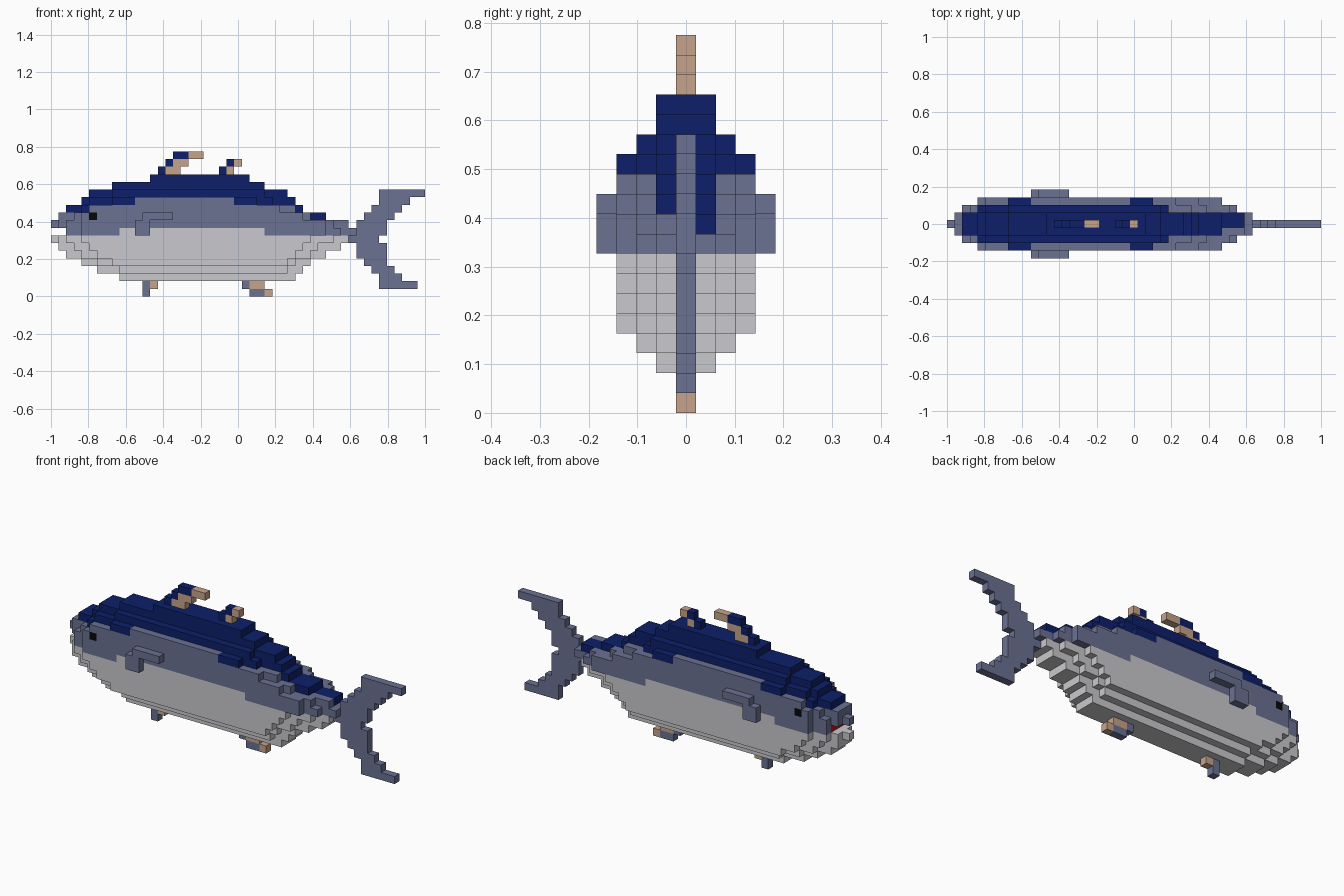
import bpy, bmesh
from mathutils import Vector

if "Cube" in bpy.data.objects:
    bpy.data.objects.remove(bpy.data.objects["Cube"])

S = 2 / 49          # one block
COLOURS = {
    "dark_blue": (0.004, 0.014, 0.144, 1),
    "grey_blue": (0.147, 0.165, 0.288, 1),
    "light": (0.59, 0.59, 0.62, 1),
    "tan": (0.565, 0.371, 0.254, 1),
    "black": (0.002, 0.002, 0.002, 1),
    "red": (0.5, 0.01, 0.01, 1),
}
cells = {}          # (column, depth, row) -> (part, colour)


def run(part, colour, row, start, end, depth=0):
    for i in range(start, end):
        cells[i, depth, row] = (part, colour)


# Body: row -> (start, end) of the inner, middle and outer depth layers
BODY = {
    15: [(13, 26)],
    14: [(8, 28)],
    13: [(5, 31), (8, 28)],
    12: [(4, 32), (5, 29), (8, 27)],
    11: [(2, 33), (4, 32), (5, 30)],
    10: [(1, 36), (3, 34), (4, 33)],
    9: [(1, 39), (2, 37), (4, 36)],
    8: [(2, 40), (2, 38), (4, 36)],
    7: [(1, 39), (2, 37), (4, 34)],
    6: [(1, 38), (3, 35), (5, 33)],
    5: [(2, 36), (4, 34), (6, 32)],
    4: [(4, 34), (6, 32), (8, 31)],
    3: [(6, 33), (9, 31)],
    2: [(9, 32)],
}


def body_colour(i, j, k):
    a = abs(j)
    if k <= 7 or (k == 8 and 9 <= i < 28):
        return "light"
    if a == 3:
        return "dark_blue" if k == 12 and not 11 <= i < 24 else "grey_blue"
    if a == 2:
        return "dark_blue" if k >= 12 or (k == 11 and i < 8) else "grey_blue"
    if k >= 11 or (k == 10 and i >= 28) or (k == 9 and i >= 34 and j >= 0):
        return "dark_blue"
    return "grey_blue"


for k, layers in BODY.items():
    for j in range(-3, 4):
        n = max(abs(j), 1) - 1
        if n < len(layers):
            for i in range(*layers[n]):
                c = body_colour(i, j, k)
                part = {"dark_blue": "back", "grey_blue": "flank", "light": "belly"}[c]
                cells[i, j, k] = (part, c)

# Lips and mouth
run("upper_lip", "grey_blue", 9, 0, 1)
run("lower_lip", "light", 7, 0, 1)
for j in (-1, 0, 1):
    run("mouth", "red", 8, 2, 3, j)

# Tail fin
TAIL = {13: (43, 49), 12: (43, 47), 11: (42, 46), 10: (41, 45), 9: (40, 44),
        8: (40, 44), 7: (39, 43), 6: (40, 44), 5: (40, 44), 4: (41, 44),
        3: (42, 45), 2: (43, 46), 1: (43, 48)}
for k, (a, b) in TAIL.items():
    run("tail_fin", "grey_blue", k, a, b)

# Dorsal and lower fins: row, start, colour change, end
FINS = {
    "front_dorsal_fin": ("dark_blue", [(18, 16, 18, 20), (17, 15, 16, 18), (16, 14, 15, 17)]),
    "rear_dorsal_fin": ("dark_blue", [(17, 23, 24, 25), (16, 22, 23, 24)]),
    "pelvic_fin": ("grey_blue", [(1, 12, 13, 14), (0, 12, 13, 13)]),
    "anal_fin": ("grey_blue", [(1, 25, 26, 28), (0, 26, 28, 29)]),
}
for name, (edge, rows) in FINS.items():
    for k, a, b, c in rows:
        run(name, edge, k, a, b)
        run(name + "_tip", "tan", k, b, c)

# Side fins and eyes on both sides
for side, name in ((-1, "near"), (1, "far")):
    for k, a, b in ((10, 12, 16), (9, 11, 13), (8, 11, 13)):
        run(name + "_side_fin", "grey_blue", k, a, b, 4 * side)
    run(name + "_eye", "black", 10, 5, 6, 3 * side)

# Outer block faces, one object per part
materials = {}
for name, rgba in COLOURS.items():
    materials[name] = bpy.data.materials.new(name)
    materials[name].diffuse_color = rgba


def add_faces(bm, cell):
    mid = Vector((-1 + (cell[0] + 0.5) * S, cell[1] * S, (cell[2] + 0.5) * S))
    for axis in range(3):
        for sign in (-1, 1):
            near = list(cell)
            near[axis] += sign
            if tuple(near) in cells:
                continue
            n, u, v = Vector(), Vector(), Vector()
            n[axis], u[(axis + 1) % 3], v[(axis + 2) % 3] = sign, 1, sign
            corners = [(-1, -1), (1, -1), (1, 1), (-1, 1)]
            bm.faces.new([bm.verts.new(mid + (n + u * p + v * q) * S / 2)
                          for p, q in corners])


for part, colour in sorted(set(cells.values())):
    bm = bmesh.new()
    for cell, value in cells.items():
        if value == (part, colour):
            add_faces(bm, cell)
    bmesh.ops.remove_doubles(bm, verts=bm.verts, dist=S / 100)
    mesh = bpy.data.meshes.new(part)
    bm.to_mesh(mesh)
    bm.free()
    mesh.materials.append(materials[colour])
    bpy.context.collection.objects.link(bpy.data.objects.new(part, mesh))

for m in bpy.data.materials:
    if m.users and not m.is_grease_pencil:
        m.use_nodes = True
        m.node_tree.nodes["Principled BSDF"].inputs["Base Color"].default_value = m.diffuse_color
